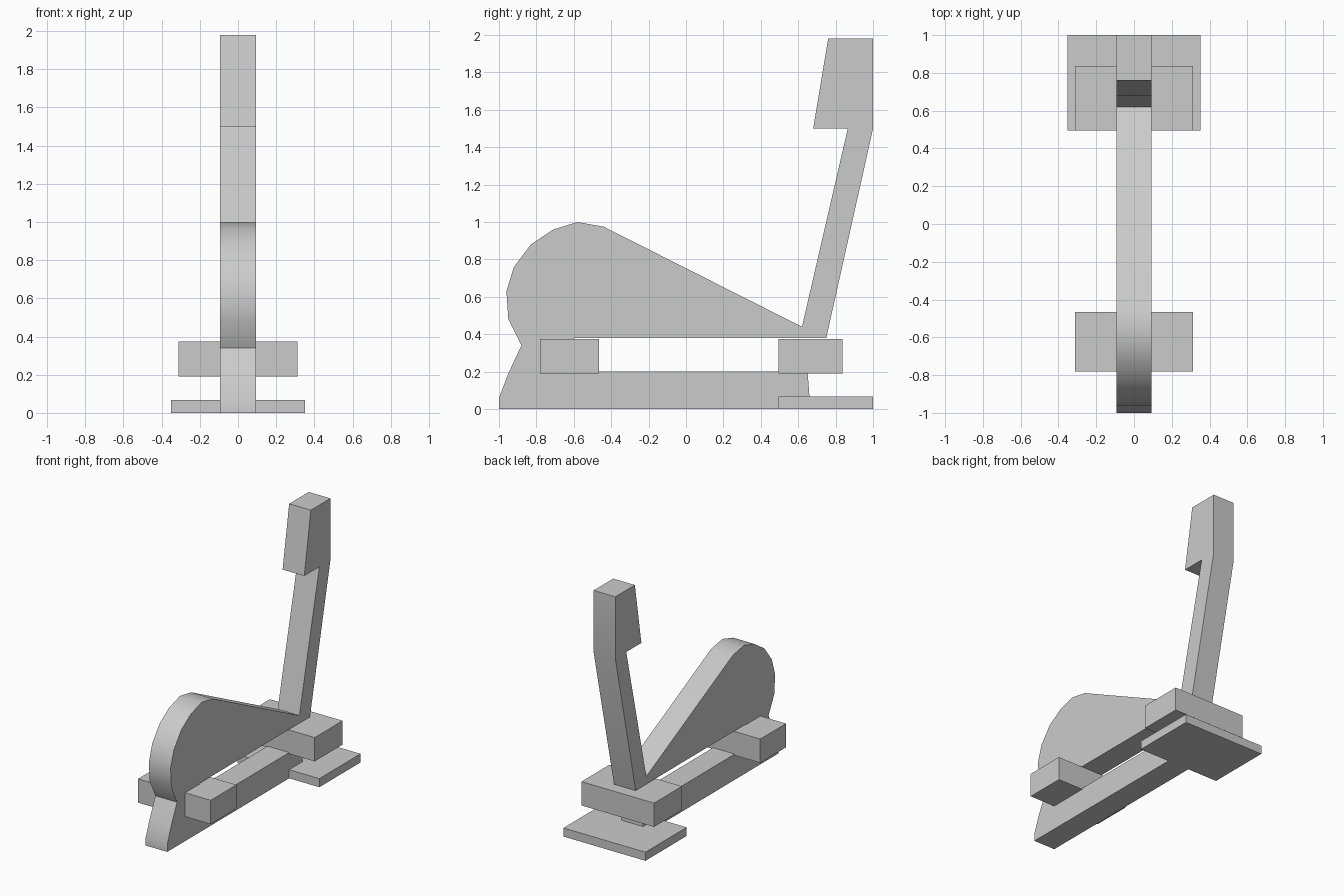
import bpy, bmesh, math

cube = bpy.data.objects.get("Cube")
if cube:
    bpy.data.objects.remove(cube, do_unlink=True)

# One plain grey for everything
grey = bpy.data.materials.new("plain_grey")
grey.use_nodes = True
colour = (0.6, 0.6, 0.6, 1.0)
grey.diffuse_color = colour
grey.node_tree.nodes["Principled BSDF"].inputs["Base Color"].default_value = colour


def extrude_profile(name, profile, half_width, smooth=False):
    """Solid from a (y, z) outline, symmetrical across x."""
    bm = bmesh.new()
    face = bm.faces.new([bm.verts.new((-half_width, y, z)) for y, z in profile])
    result = bmesh.ops.extrude_face_region(bm, geom=[face])
    moved = [v for v in result["geom"] if isinstance(v, bmesh.types.BMVert)]
    bmesh.ops.translate(bm, verts=moved, vec=(2 * half_width, 0, 0))
    bmesh.ops.recalc_face_normals(bm, faces=bm.faces)
    mesh = bpy.data.meshes.new(name)
    bm.to_mesh(mesh)
    bm.free()
    mesh.materials.append(grey)
    obj = bpy.data.objects.new(name, mesh)
    bpy.context.collection.objects.link(obj)
    if smooth:
        bpy.ops.object.select_all(action="DESELECT")
        obj.select_set(True)
        bpy.context.view_layer.objects.active = obj
        bpy.ops.object.shade_smooth_by_angle(angle=math.radians(30))
    return obj


def block(name, half_width, y0, y1, z0, z1):
    return extrude_profile(name, [(y0, z0), (y1, z0), (y1, z1), (y0, z1)], half_width)


# Outline pieces of the central frame
base_front = [(-1, 0), (-1, 0.06), (-0.95, 0.19), (-0.88, 0.34)]
wheel_housing = [(-0.95, 0.48), (-0.96, 0.63), (-0.92, 0.76), (-0.83, 0.88),
                 (-0.71, 0.96), (-0.58, 1.0), (-0.44, 0.975)]
post_and_head = [(0.62, 0.44), (0.865, 1.5), (0.68, 1.5), (0.76, 1.98),
                 (1, 1.98), (1, 1.5), (0.75, 0.38)]
slot_and_rail = [(-0.6, 0.38), (-0.6, 0.2), (0.65, 0.2), (0.66, 0.07), (0.66, 0)]

extrude_profile("central_frame",
                base_front + wheel_housing + post_and_head + slot_and_rail,
                0.093, smooth=True)

# Cross blocks and rear foot plate
block("front_cross_block", 0.312, -0.78, -0.465, 0.19, 0.375)
block("rear_cross_block", 0.312, 0.495, 0.837, 0.19, 0.375)
block("rear_foot_plate", 0.352, 0.495, 1.0, 0.0, 0.067)
